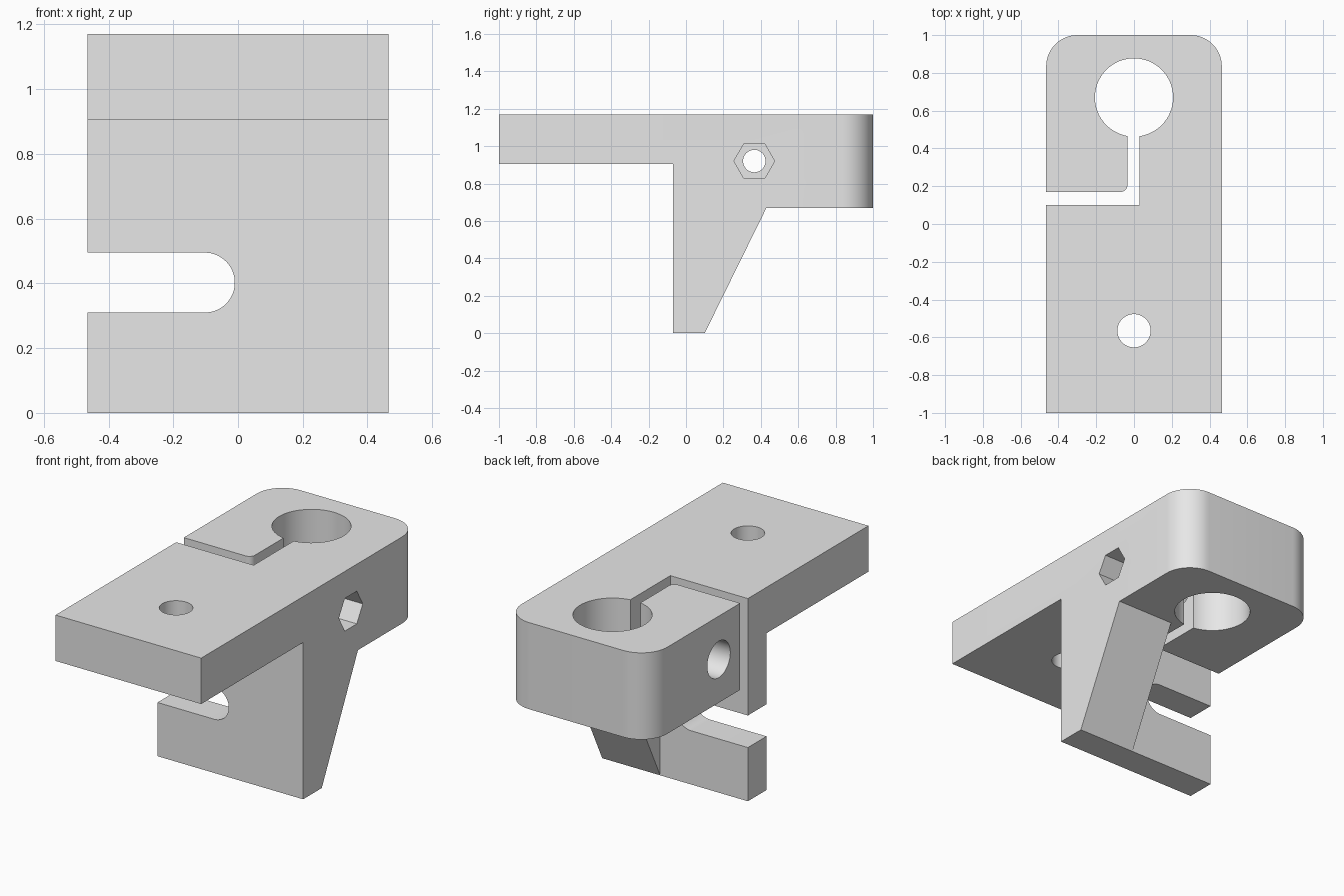
import bpy
import bmesh
from math import cos, sin, pi

if "Cube" in bpy.data.objects:
    bpy.data.objects.remove(bpy.data.objects["Cube"], do_unlink=True)

HALF_W = 0.465
TOP, CLAMP_BOTTOM = 1.17, 0.67

grey = bpy.data.materials.new("plain grey")
grey.use_nodes = True
grey.diffuse_color = (0.8, 0.8, 0.8, 1)
grey.node_tree.nodes["Principled BSDF"].inputs["Base Color"].default_value = (0.8, 0.8, 0.8, 1)


def arc(cx, cy, r, start=0.0, end=2 * pi, n=64):
    """Points along an arc; a full turn leaves out the repeated end point."""
    steps = n if end - start >= 2 * pi - 1e-6 else n - 1
    return [(cx + r * cos(start + (end - start) * i / steps),
             cy + r * sin(start + (end - start) * i / steps)) for i in range(n)]


def prism(name, points, axis, low, high):
    """Extrude a flat outline along one axis."""
    place = {"X": lambda p, h: (h, p[0], p[1]),
             "Y": lambda p, h: (p[0], h, p[1]),
             "Z": lambda p, h: (p[0], p[1], h)}[axis]
    bm = bmesh.new()
    a = [bm.verts.new(place(p, low)) for p in points]
    b = [bm.verts.new(place(p, high)) for p in points]
    bm.faces.new(a)
    bm.faces.new(b[::-1])
    for i in range(len(a)):
        j = (i + 1) % len(a)
        bm.faces.new((a[i], b[i], b[j], a[j]))
    bmesh.ops.recalc_face_normals(bm, faces=bm.faces[:])
    mesh = bpy.data.meshes.new(name)
    bm.to_mesh(mesh)
    bm.free()
    mesh.materials.append(grey)
    obj = bpy.data.objects.new(name, mesh)
    bpy.context.scene.collection.objects.link(obj)
    return obj


# Bracket body: plate, leg, gusset and clamp block from the side profile
side = [(-1, 0.905), (-0.07, 0.905), (-0.07, 0), (0.10, 0),
        (0.43, CLAMP_BOTTOM), (1, CLAMP_BOTTOM), (1, TOP), (-1, TOP)]
body = prism("clamp_bracket", side, "X", -HALF_W, HALF_W)

# Rounded back corners
bm = bmesh.new()
bm.from_mesh(body.data)
corners = [e for e in bm.edges if all(v.co.y > 0.99 for v in e.verts)
           and abs(e.verts[0].co.x - e.verts[1].co.x) < 0.01]
bmesh.ops.bevel(bm, geom=corners, offset=0.165, segments=14, profile=0.5, affect='EDGES')
bm.to_mesh(body.data)
bm.free()

# Gusset stays only on the left; the rest of the wedge is removed
wedge = [(0.10, -0.1), (0.43, -0.1), (0.43, CLAMP_BOTTOM), (0.10, CLAMP_BOTTOM)]
# L-shaped clamp slit with a rounded jaw corner
slit = [(-0.6, 0.10), (0.03, 0.10), (0.03, 0.55), (-0.035, 0.55)]
slit += arc(-0.07, 0.205, 0.035, 0, -pi / 2, 8) + [(-0.6, 0.17)]
# Open-ended adjustment slot in the leg
slot = [(-0.6, 0.31)] + arc(-0.1025, 0.4025, 0.0925, -pi / 2, pi / 2, 32) + [(-0.6, 0.495)]

screw = (0.365, 0.92)
cutters = [
    prism("wedge_cutter", wedge, "X", -0.6, 0.095),
    prism("bore_cutter", arc(0, 0.67, 0.207), "Z", 0.5, 1.3),
    prism("slit_cutter", slit, "Z", 0.6, 1.3),
    prism("slot_cutter", slot, "Y", -0.2, 0.2),
    prism("plate_hole_cutter", arc(0, -0.565, 0.088), "Z", 0.8, 1.3),
    prism("screw_hole_cutter", arc(*screw, 0.06, n=48), "X", -0.6, 0.6),
    prism("nut_pocket_cutter", arc(*screw, 0.109, n=6), "X", 0.25, 0.6),
    prism("screw_head_cutter", arc(*screw, 0.105, n=48), "X", -0.6, -0.25),
]

for cutter in cutters:
    cutter.hide_render = True
    mod = body.modifiers.new(cutter.name, 'BOOLEAN')
    mod.operation = 'DIFFERENCE'
    mod.solver = 'EXACT'
    mod.object = cutter

# Bake the cuts and drop the helpers
graph = bpy.context.evaluated_depsgraph_get()
graph.update()
result = bpy.data.meshes.new_from_object(body.evaluated_get(graph))
body.modifiers.clear()
body.data = result
for cutter in cutters:
    bpy.data.objects.remove(cutter, do_unlink=True)
body.data.materials.clear()
body.data.materials.append(grey)
for poly in body.data.polygons:
    poly.material_index = 0

bpy.ops.object.select_all(action='DESELECT')
body.select_set(True)
bpy.context.view_layer.objects.active = body
bpy.ops.object.shade_smooth_by_angle(angle=pi / 6)
